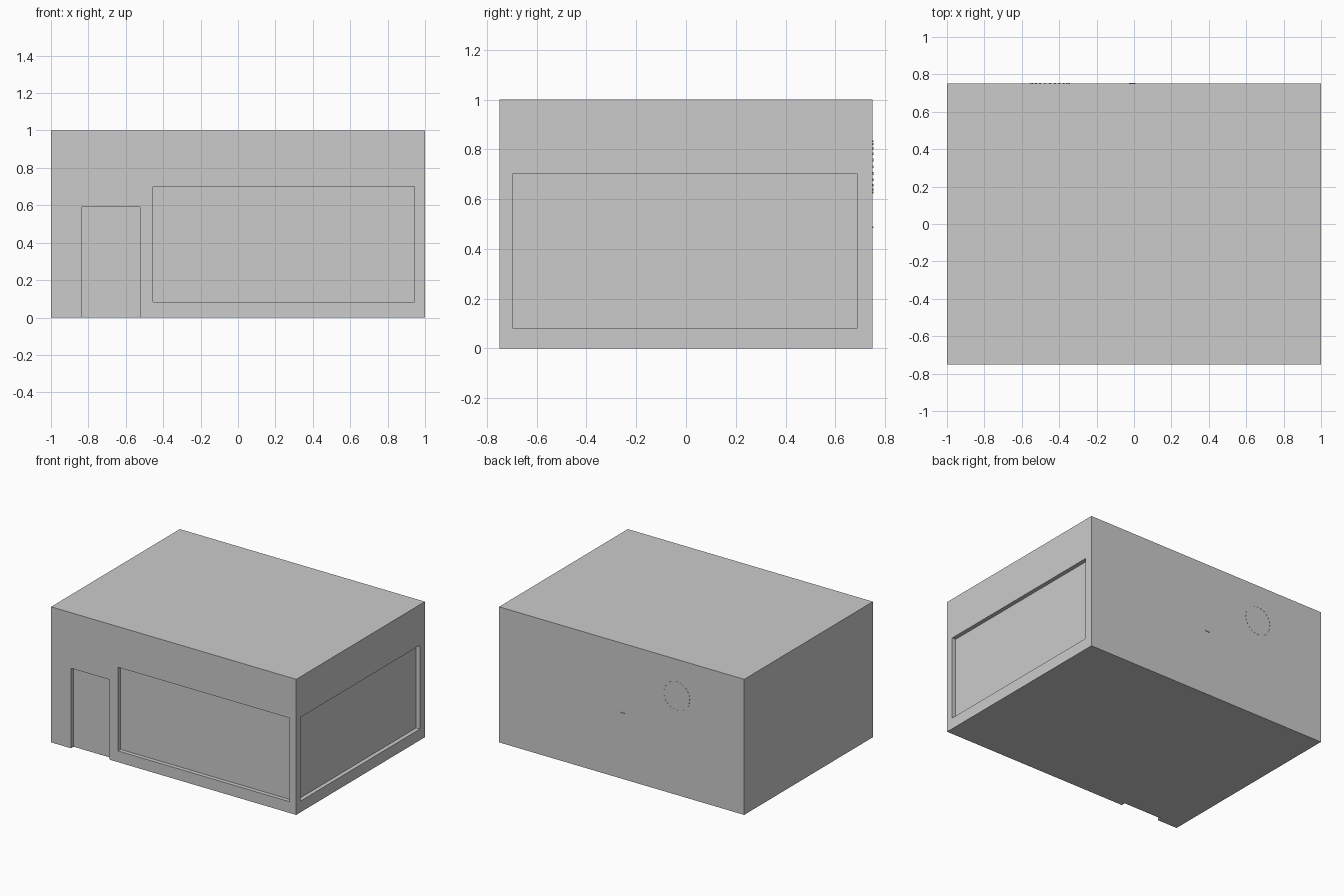
import bpy, math
from mathutils import Matrix

if "Cube" in bpy.data.objects:
    bpy.data.objects.remove(bpy.data.objects["Cube"])

DEPTH = 0.03  # how far the panes sit behind the wall face


def box(name, x, y, z):
    """Box given by its min/max along each axis."""
    bpy.ops.mesh.primitive_cube_add(size=1)
    o = bpy.context.object
    o.name = name
    size = Matrix.Diagonal((x[1] - x[0], y[1] - y[0], z[1] - z[0], 1))
    centre = Matrix.Translation((sum(x) / 2, sum(y) / 2, sum(z) / 2))
    o.data.transform(centre @ size)
    return o


# Main building block
building = box("building", (-1, 1), (-0.75, 0.75), (0, 1))

# Recesses: doorway, front window, side window
front = (-0.85, -0.75 + DEPTH)
recesses = [
    box("doorway_cutter", (-0.838, -0.523), front, (-0.1, 0.59)),
    box("front_window_cutter", (-0.455, 0.945), front, (0.083, 0.70)),
    box("side_window_cutter", (1 - DEPTH, 1.1), (-0.697, 0.69), (0.083, 0.70)),
]
for cutter in recesses:
    mod = building.modifiers.new(cutter.name, 'BOOLEAN')
    mod.operation = 'DIFFERENCE'
    mod.solver = 'EXACT'
    mod.object = cutter
bpy.context.view_layer.objects.active = building
for cutter in recesses:
    bpy.ops.object.modifier_apply(modifier=cutter.name)
    bpy.data.objects.remove(cutter)

# Broken ring of small marks on the back wall
COUNT, RADIUS = 24, 0.105
for i in range(COUNT):
    mark = box(f"ring_mark_{i + 1}", (-0.005, 0.005), (-0.004, 0.003),
               (RADIUS - 0.0015, RADIUS + 0.0015))
    turn = Matrix.Rotation(2 * math.pi * i / COUNT, 4, 'Y')
    mark.data.transform(Matrix.Translation((-0.45, 0.75, 0.73)) @ turn)

# Small latch showing on the back wall
box("back_latch", (-0.027, 0.007), (0.745, 0.754), (0.483, 0.489))
